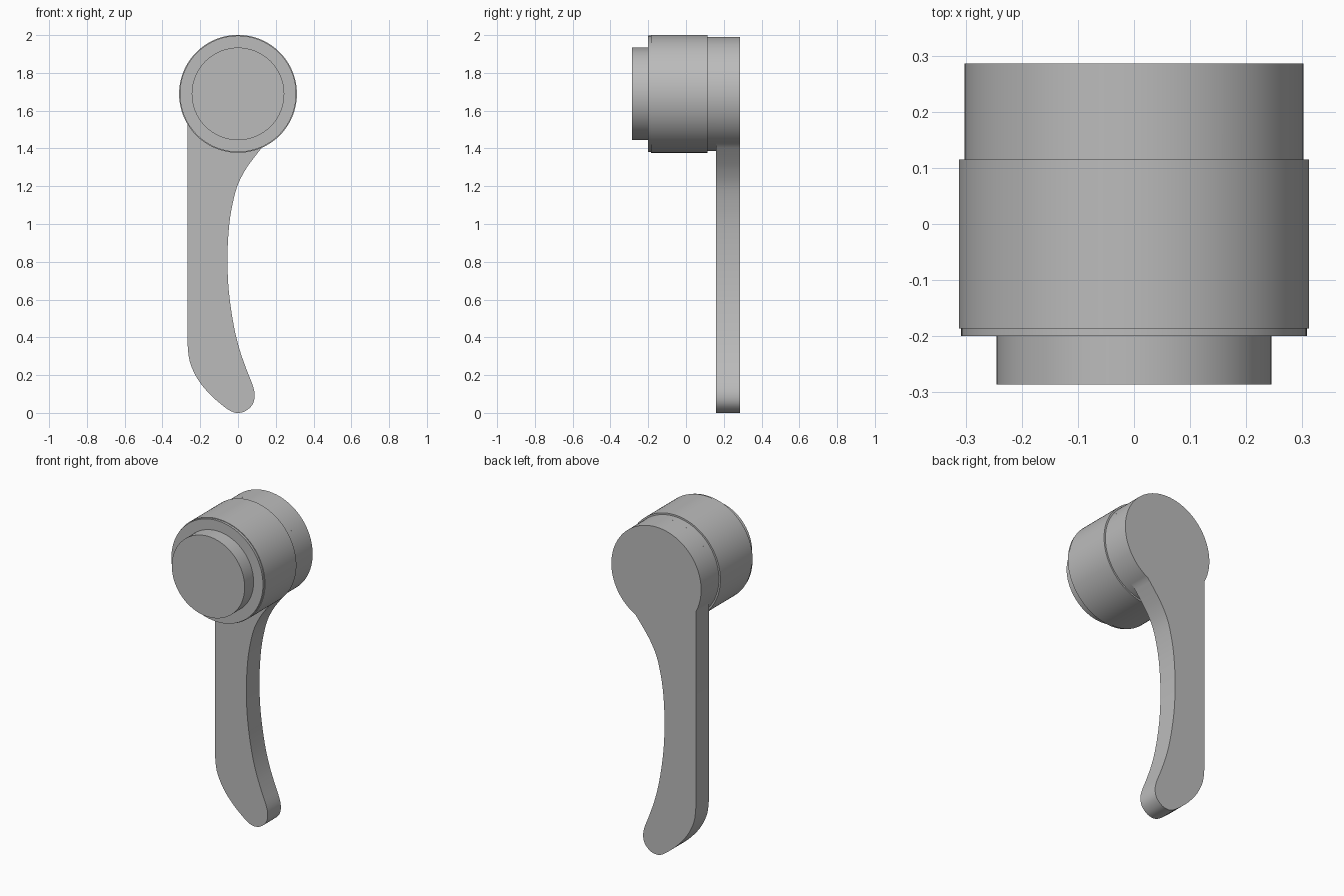
import bpy, bmesh, math
from mathutils import Vector

cube = bpy.data.objects.get("Cube")
if cube:
    bpy.data.objects.remove(cube, do_unlink=True)

AXIS_Z = 1.689      # height of the hub axis
HEAD_R = 0.302      # radius of the round end of the lever
SEGMENTS = 96

metal = bpy.data.materials.new("plain grey")
metal.use_nodes = True
grey = (0.5, 0.5, 0.5, 1)
metal.diffuse_color = grey
metal.node_tree.nodes["Principled BSDF"].inputs["Base Color"].default_value = grey


def finish(name, bm):
    bmesh.ops.recalc_face_normals(bm, faces=bm.faces)
    mesh = bpy.data.meshes.new(name)
    bm.to_mesh(mesh)
    bm.free()
    mesh.materials.append(metal)
    obj = bpy.data.objects.new(name, mesh)
    bpy.context.collection.objects.link(obj)
    bpy.ops.object.select_all(action='DESELECT')
    obj.select_set(True)
    bpy.context.view_layer.objects.active = obj
    bpy.ops.object.shade_smooth_by_angle(angle=math.radians(30))
    return obj


def lathe(name, profile):
    """Turn (radius, y) points around the hub axis, closing both ends."""
    bm = bmesh.new()
    rings = []
    for r, y in profile:
        rings.append([bm.verts.new((r * math.cos(a), y, AXIS_Z + r * math.sin(a)))
                      for a in (math.tau * i / SEGMENTS for i in range(SEGMENTS))])
    for a, b in zip(rings, rings[1:]):
        for i in range(SEGMENTS):
            j = (i + 1) % SEGMENTS
            bm.faces.new((a[i], a[j], b[j], b[i]))
    bm.faces.new(rings[0])
    bm.faces.new(rings[-1])
    return finish(name, bm)


def prism(name, outline, y0, y1):
    """Extrude an (x, z) outline from y0 to y1."""
    bm = bmesh.new()
    face = bm.faces.new([bm.verts.new((x, y0, z)) for x, z in outline])
    grown = bmesh.ops.extrude_face_region(bm, geom=[face], use_keep_orig=True)
    verts = [v for v in grown["geom"] if isinstance(v, bmesh.types.BMVert)]
    bmesh.ops.translate(bm, verts=verts, vec=(0, y1 - y0, 0))
    return finish(name, bm)


def smooth_path(points, steps=4):
    """Pass a smooth curve through the points."""
    p = [Vector(q) for q in points]
    p = [2 * p[0] - p[1]] + p + [2 * p[-1] - p[-2]]
    out = []
    for a, b, c, d in zip(p, p[1:], p[2:], p[3:]):
        for k in range(steps):
            t = k / steps
            out.append(0.5 * (2 * b + (c - a) * t + (2 * a - 5 * b + 4 * c - d) * t * t
                              + (3 * b - a - 3 * c + d) * t ** 3))
    return out + [p[-2]]


# Hub: front boss, thin lip, barrel and the neck behind it
lathe("hub", [(0.245, -0.286), (0.245, -0.2), (0.308, -0.2), (0.308, -0.186),
              (0.312, -0.186), (0.312, 0.115), (HEAD_R, 0.115), (HEAD_R, 0.16)])

# Lever: straight outer edge, rounded tip, hollowed inner edge and round head
tip_and_inner_edge = [
    (-0.268, 0.37), (-0.255, 0.27), (-0.213, 0.178), (-0.15, 0.1), (-0.08, 0.038),
    (-0.035, 0.008), (0, 0), (0.04, 0.01), (0.075, 0.042), (0.088, 0.085),
    (0.08, 0.14), (0.045, 0.23), (0.01, 0.33), (-0.02, 0.45), (-0.045, 0.61),
    (-0.055, 0.75), (-0.055, 0.87), (-0.046, 1.0), (-0.03, 1.1), (-0.004, 1.2),
    (0.035, 1.28), (0.08, 1.345), (0.14, 1.421)]
start = math.atan2(1.421 - AXIS_Z, 0.14)
end = math.pi + math.acos(0.268 / HEAD_R)
head = [(HEAD_R * math.cos(a), AXIS_Z + HEAD_R * math.sin(a))
        for a in (start + (end - start) * i / 80 for i in range(1, 81))]
prism("lever", [tuple(q) for q in smooth_path(tip_and_inner_edge)] + head, 0.16, 0.286)
